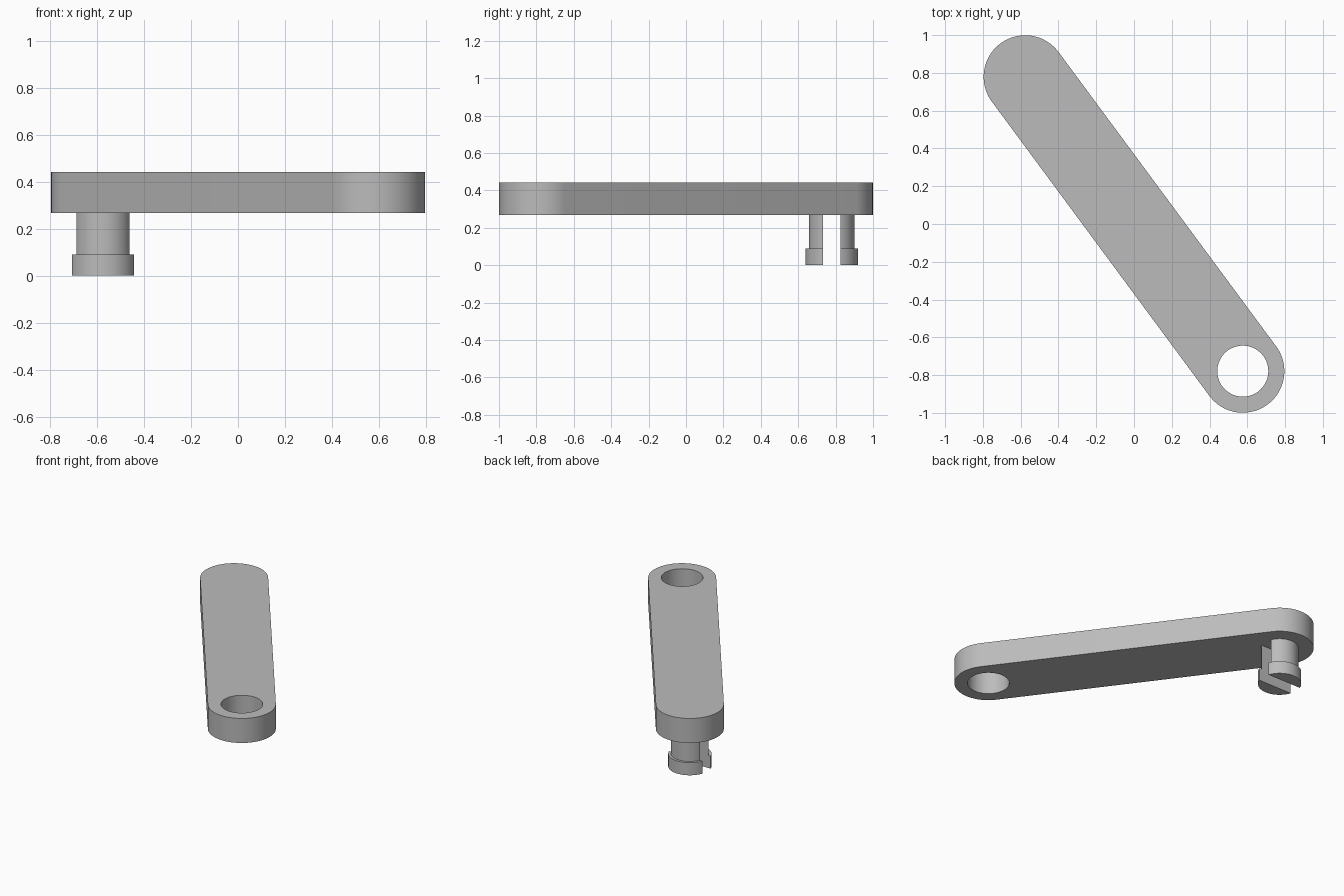
import bpy
import bmesh
from math import pi, cos, sin, asin, atan2
from mathutils import Matrix, Vector

cube = bpy.data.objects.get("Cube")
if cube:
    bpy.data.objects.remove(cube, do_unlink=True)

# Main dimensions
END = Vector((0.576, -0.779))       # hole centre; the pin is at the opposite point
END_RADIUS = 0.22
HOLE_RADIUS = 0.135
BAR_BOTTOM, BAR_TOP = 0.268, 0.443
HEAD_TOP = 0.09
SLOT_HALF = 0.046

grey = bpy.data.materials.new("plain grey")
grey.use_nodes = True
colour = (0.5, 0.5, 0.5, 1)
grey.diffuse_color = colour
grey.node_tree.nodes["Principled BSDF"].inputs["Base Color"].default_value = colour


def arc(centre, radius, start, end, steps):
    """Points along a circular arc."""
    return [(centre[0] + radius * cos(start + (end - start) * i / steps),
             centre[1] + radius * sin(start + (end - start) * i / steps))
            for i in range(steps + 1)]


def prism(name, outline, bottom, top):
    """Extrude a counter-clockwise outline between two heights."""
    bm = bmesh.new()
    face = bm.faces.new([bm.verts.new((x, y, bottom)) for x, y in outline])
    result = bmesh.ops.extrude_face_region(bm, geom=[face], use_keep_orig=True)
    raised = [v for v in result["geom"] if isinstance(v, bmesh.types.BMVert)]
    bmesh.ops.translate(bm, verts=raised, vec=(0, 0, top - bottom))
    bmesh.ops.recalc_face_normals(bm, faces=bm.faces)
    mesh = bpy.data.meshes.new(name)
    bm.to_mesh(mesh)
    bm.free()
    mesh.materials.append(grey)
    obj = bpy.data.objects.new(name, mesh)
    bpy.context.collection.objects.link(obj)
    return obj


def smooth(obj):
    bpy.ops.object.select_all(action="DESELECT")
    obj.select_set(True)
    bpy.context.view_layer.objects.active = obj
    bpy.ops.object.shade_smooth_by_angle(angle=pi / 6)


# Round-ended link bar
heading = atan2(END.y, END.x)
outline = (arc(END, END_RADIUS, heading - pi / 2, heading + pi / 2, 48)
           + arc(-END, END_RADIUS, heading + pi / 2, heading + 3 * pi / 2, 48))
bar = prism("link_bar", outline, BAR_BOTTOM, BAR_TOP)

# Through hole, cut with a temporary cylinder
circle = arc(END, HOLE_RADIUS, 0, 2 * pi, 80)[:-1]
cutter = prism("hole_cutter", circle, BAR_BOTTOM - 0.1, BAR_TOP + 0.1)
cutter.hide_render = True
cut = bar.modifiers.new("hole", "BOOLEAN")
cut.operation = "DIFFERENCE"
cut.solver = "EXACT"
cut.object = cutter
bpy.context.view_layer.objects.active = bar
bpy.ops.object.modifier_apply(modifier=cut.name)
bpy.data.objects.remove(cutter, do_unlink=True)
smooth(bar)

# Split snap pin: two mirrored prongs, each a shaft with a wider head
for side, turn in (("back", 0), ("front", pi)):
    for part, radius, bottom, top in (("shaft", 0.122, HEAD_TOP, BAR_BOTTOM),
                                      ("head", 0.14, 0, HEAD_TOP)):
        edge = asin(SLOT_HALF / radius)
        half = arc((0, 0), radius, edge, pi - edge, 32)
        prong = prism(f"{side}_pin_{part}", half, bottom, top)
        prong.data.transform(Matrix.Translation((-END.x, -END.y, 0))
                             @ Matrix.Rotation(turn, 4, "Z"))
        smooth(prong)
